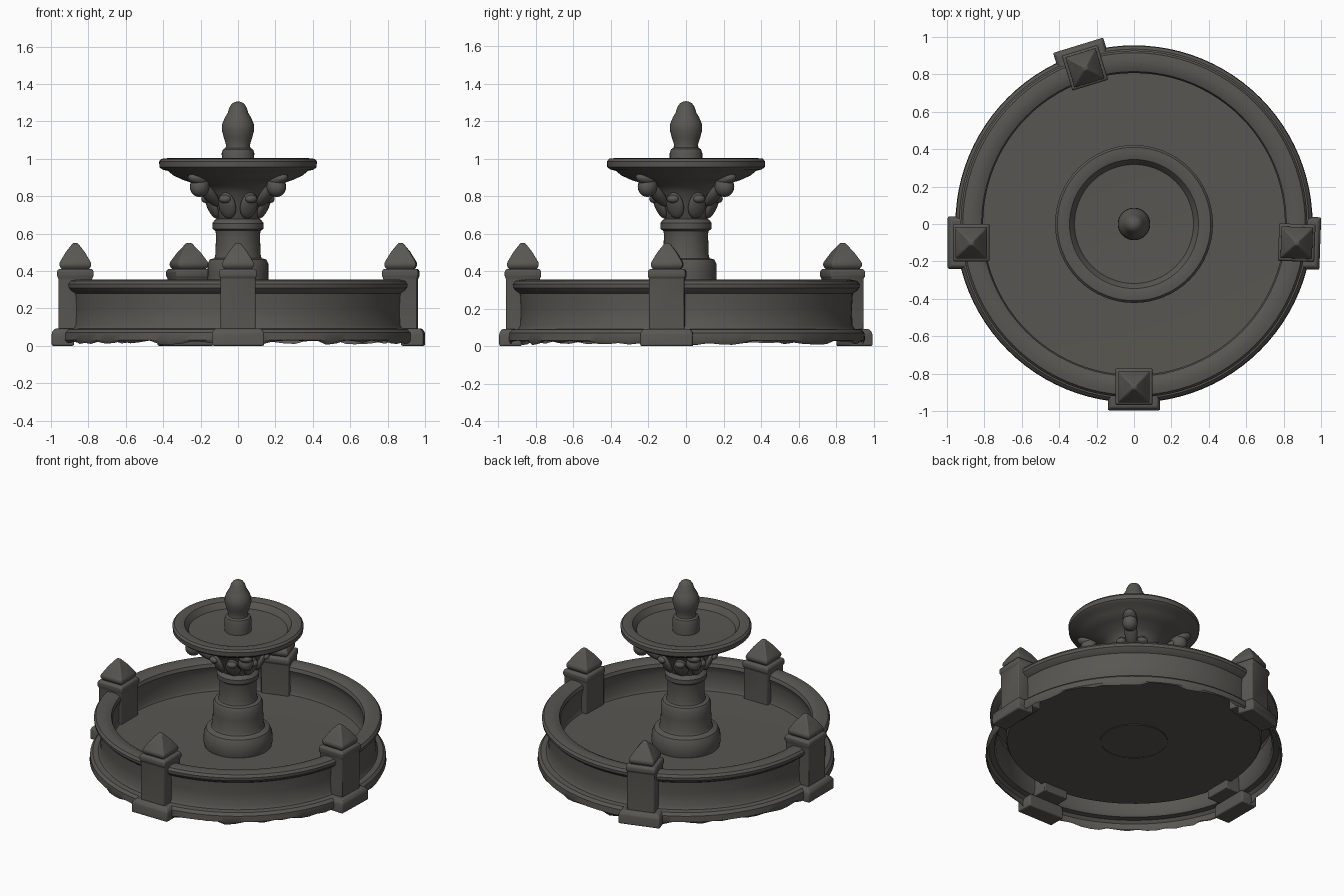
import bpy, bmesh, math, random
from mathutils import Matrix, Vector

if "Cube" in bpy.data.objects:
    bpy.data.objects.remove(bpy.data.objects["Cube"])

random.seed(4)
stone = bpy.data.materials.new("dark_grey_stone")
stone.diffuse_color = (0.098, 0.094, 0.083, 1)
stone.use_nodes = True
stone.node_tree.nodes["Principled BSDF"].inputs["Base Color"].default_value = stone.diffuse_color


def finish(name, bm, angle=35):
    me = bpy.data.meshes.new(name)
    bm.to_mesh(me)
    bm.free()
    ob = bpy.data.objects.new(name, me)
    bpy.context.collection.objects.link(ob)
    me.materials.append(stone)
    bpy.ops.object.select_all(action='DESELECT')
    ob.select_set(True)
    bpy.context.view_layer.objects.active = ob
    bpy.ops.object.shade_smooth_by_angle(angle=math.radians(angle))
    return ob


def lathe(name, profile, n=64, ragged=0.0):
    """Spin an (r, z) profile, listed from the outside bottom to the top."""
    bm = bmesh.new()
    rings = []
    for k, (r, z) in enumerate(profile):
        if r == 0:
            rings.append([bm.verts.new((0, 0, z))] * n)
            continue
        ring = []
        for i in range(n):
            a = 2 * math.pi * i / n
            dz = random.uniform(0, ragged) if k == 0 else 0
            ring.append(bm.verts.new((r * math.cos(a), r * math.sin(a), z + dz)))
        rings.append(ring)
    for lo, hi in zip(rings, rings[1:]):
        for i in range(n):
            j = (i + 1) % n
            if hi[i] is hi[j]:
                bm.faces.new((lo[i], lo[j], hi[i]))
            else:
                bm.faces.new((lo[i], lo[j], hi[j], hi[i]))
    return finish(name, bm)


def square_stack(name, levels, matrix, bevel=0.008):
    """Stack of square sections (half width, half depth, depth offset, z)."""
    bm = bmesh.new()
    rings = []
    for w, d, o, z in levels:
        rings.append([bm.verts.new((sx * w, o + sy * d, z))
                      for sx, sy in ((-1, -1), (1, -1), (1, 1), (-1, 1))])
    bm.faces.new(rings[0][::-1])
    bm.faces.new(rings[-1])
    for lo, hi in zip(rings, rings[1:]):
        for i in range(4):
            j = (i + 1) % 4
            bm.faces.new((lo[i], lo[j], hi[j], hi[i]))
    bm.transform(matrix)
    ob = finish(name, bm, 40)
    mod = ob.modifiers.new("soft_edges", 'BEVEL')
    mod.width = bevel
    mod.segments = 2
    mod.limit_method = 'ANGLE'


# Round basin: plinth, wall, rolled rim, inner wall and floor, open underneath
lathe("basin", [
    (0.945, 0.005), (0.955, 0.03), (0.952, 0.07), (0.935, 0.088), (0.9, 0.092),
    (0.888, 0.11), (0.885, 0.2), (0.89, 0.28), (0.91, 0.293), (0.925, 0.31),
    (0.927, 0.33), (0.915, 0.347), (0.88, 0.354), (0.84, 0.35), (0.815, 0.338),
    (0.807, 0.315), (0.815, 0.295), (0.822, 0.27), (0.825, 0.16), (0.815, 0.142),
    (0.5, 0.14), (0, 0.14)], 96, 0.025)

# Pedestal: wide drum, narrower drum, shaft and collar
lathe("pedestal", [
    (0.215, 0.135), (0.224, 0.17), (0.22, 0.23), (0.205, 0.262), (0.172, 0.275),
    (0.165, 0.29), (0.162, 0.38), (0.162, 0.44), (0.15, 0.462), (0.126, 0.468),
    (0.12, 0.49), (0.118, 0.6), (0.122, 0.615), (0.136, 0.625), (0.137, 0.655),
    (0.125, 0.672), (0.11, 0.68)], 48)

# Flared capital and upper bowl
lathe("upper_bowl", [
    (0.11, 0.67), (0.125, 0.7), (0.145, 0.76), (0.175, 0.82), (0.21, 0.86),
    (0.29, 0.885), (0.345, 0.91), (0.375, 0.935), (0.405, 0.942), (0.42, 0.955),
    (0.422, 0.985), (0.41, 0.999), (0.375, 1.003), (0.345, 0.995), (0.33, 0.975),
    (0.318, 0.955), (0.2, 0.95), (0, 0.95)], 64)

# Finial in the bowl
lathe("finial", [
    (0.086, 0.945), (0.087, 1.03), (0.08, 1.05), (0.066, 1.058), (0.064, 1.075),
    (0.075, 1.11), (0.086, 1.15), (0.085, 1.185), (0.07, 1.22), (0.055, 1.245),
    (0.046, 1.275), (0.032, 1.295), (0.015, 1.304), (0, 1.306)], 32)


def blob(name, angle, r, z, size, tilt):
    """Ellipsoid set around the capital; size is radial, tangential, vertical."""
    bm = bmesh.new()
    bmesh.ops.create_uvsphere(bm, u_segments=16, v_segments=10, radius=1)
    bm.transform(Matrix.Rotation(angle, 4, 'Z') @ Matrix.Translation((r, 0, z))
                 @ Matrix.Rotation(tilt, 4, 'Y') @ Matrix.Diagonal((*size, 1)))
    finish(name, bm, 60)


# Corner volutes with their stems, and leaves around the capital
for k in range(4):
    a = math.radians(45 + 90 * k)
    blob("volute", a, 0.29, 0.85, (0.055, 0.05, 0.055), 0)
    blob("volute_stem", a, 0.225, 0.815, (0.03, 0.042, 0.1), 0.85)
    blob("volute_bridge", a, 0.3, 0.885, (0.07, 0.045, 0.03), -0.3)
for k in range(8):
    a = math.radians(45 * k + 22.5)
    blob("leaf", a, 0.152, 0.75, (0.022, 0.05, 0.075), 0.4)
    blob("leaf_tip", a, 0.185, 0.785, (0.024, 0.034, 0.022), 0)

# Four piers: (x, y, turn); local -y points outwards
for name, x, y, turn in (("front_pier", 0, -0.87, 0),
                         ("left_pier", -0.87, -0.1, -90),
                         ("right_pier", 0.87, -0.1, 88),
                         ("back_pier", -0.262, 0.835, 197)):
    m = Matrix.Translation((x, y, 0)) @ Matrix.Rotation(math.radians(turn), 4, 'Z')
    square_stack(name + "_foot", [
        (0.14, 0.06, -0.066, 0.0), (0.14, 0.06, -0.066, 0.07),
        (0.125, 0.05, -0.06, 0.092)], m)
    square_stack(name + "_shaft", [
        (0.094, 0.09, 0.0, 0.085), (0.094, 0.09, 0.0, 0.36),
        (0.1, 0.097, 0.0, 0.37), (0.1, 0.097, 0.0, 0.4),
        (0.09, 0.088, 0.0, 0.411)], m)
    square_stack(name + "_cap", [
        (0.07, 0.07, 0.0, 0.405), (0.084, 0.084, 0.0, 0.425),
        (0.084, 0.084, 0.0, 0.445), (0.05, 0.05, 0.0, 0.502),
        (0.012, 0.012, 0.0, 0.55)], m, 0.006)
